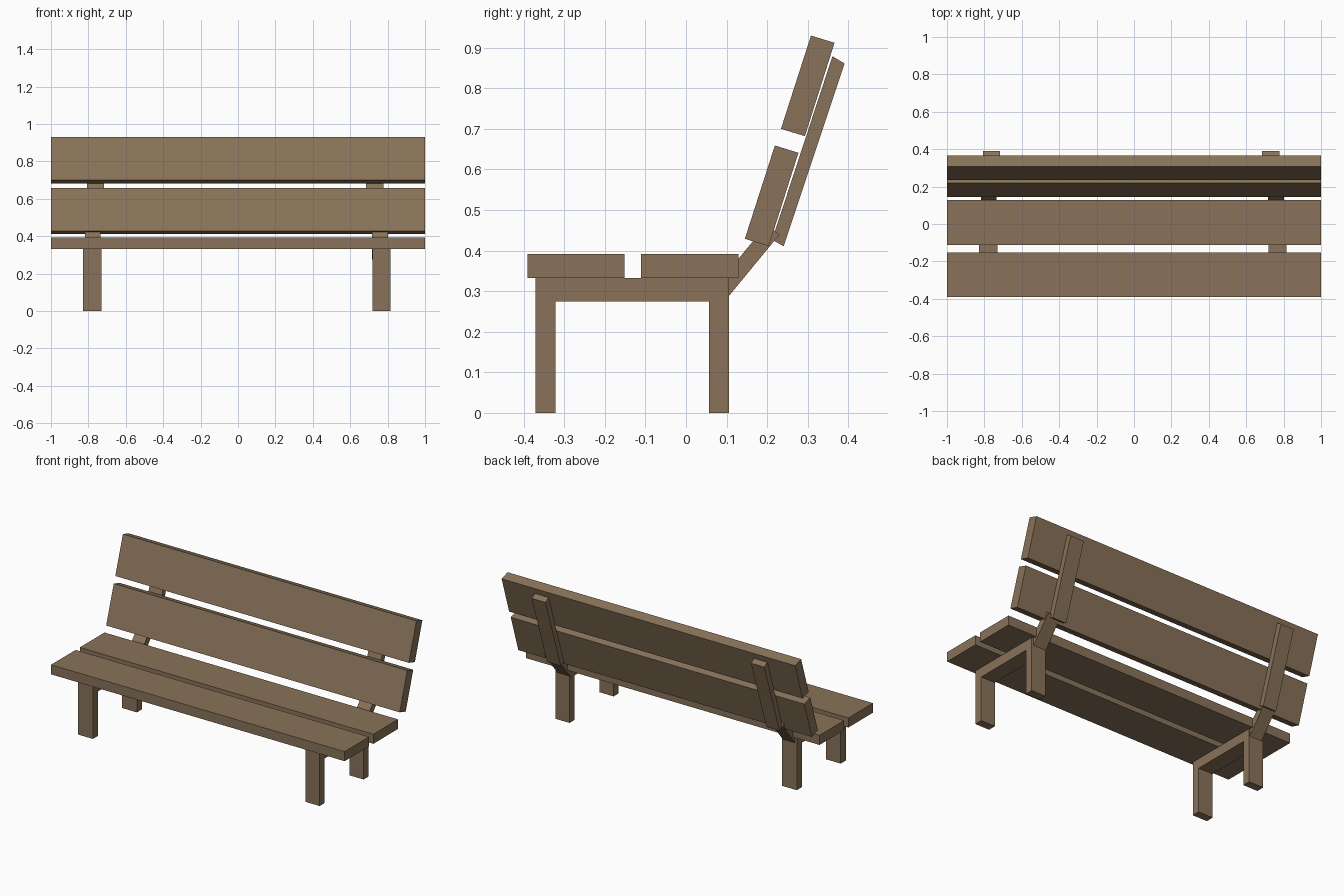
import bpy, bmesh

if "Cube" in bpy.data.objects:
    bpy.data.objects.remove(bpy.data.objects["Cube"])

wood = bpy.data.materials.new("brown wood")
wood.diffuse_color = (0.25, 0.17, 0.10, 1)
wood.use_nodes = True
wood.node_tree.nodes["Principled BSDF"].inputs["Base Color"].default_value = wood.diffuse_color


def extrude_x(name, profile, x0, x1):
    """Solid made by extruding a side (y, z) profile from x0 to x1."""
    bm = bmesh.new()
    face = bm.faces.new([bm.verts.new((x0, y, z)) for y, z in profile])
    side = bmesh.ops.extrude_face_region(bm, geom=[face])["geom"]
    bmesh.ops.translate(bm, vec=(x1 - x0, 0, 0),
                        verts=[g for g in side if isinstance(g, bmesh.types.BMVert)])
    bmesh.ops.recalc_face_normals(bm, faces=bm.faces)
    mesh = bpy.data.meshes.new(name)
    bm.to_mesh(mesh)
    bm.free()
    mesh.materials.append(wood)
    obj = bpy.data.objects.new(name, mesh)
    bpy.context.collection.objects.link(obj)
    return obj


def rect(y0, y1, z0, z1):
    return [(y0, z0), (y1, z0), (y1, z1), (y0, z1)]


# Seat planks
extrude_x("front_seat_plank", rect(-0.391, -0.152, 0.333, 0.392), -1, 1)
extrude_x("rear_seat_plank", rect(-0.111, 0.129, 0.333, 0.392), -1, 1)

# Leaning backrest planks
plank = [(0.145, 0.429), (0.204, 0.411), (0.277, 0.641), (0.219, 0.659)]
extrude_x("lower_back_plank", plank, -1, 1)
extrude_x("upper_back_plank", [(y + 0.089, z + 0.271) for y, z in plank], -1, 1)

# Leg frame: two legs joined by a rail under the seat
frame = [(-0.371, 0), (-0.322, 0), (-0.322, 0.274), (0.057, 0.274),
         (0.057, 0), (0.106, 0), (0.106, 0.333), (-0.371, 0.333)]
# Brace from the frame up to the backrest, and the upright behind the planks
brace = [(0.063, 0.300), (0.095, 0.275), (0.230, 0.439), (0.199, 0.464)]
upright = [(0.212, 0.426), (0.241, 0.411), (0.391, 0.861), (0.361, 0.879)]

# The two sides differ slightly in position
sides = {
    "left": ((-0.829, -0.729), (-0.818, -0.734), (-0.807, -0.716)),
    "right": ((0.719, 0.816), (0.716, 0.802), (0.684, 0.778)),
}
for side, (fx, bx, ux) in sides.items():
    extrude_x(side + "_leg_frame", frame, *fx)
    extrude_x(side + "_brace", brace, *bx)
    extrude_x(side + "_upright", upright, *ux)
